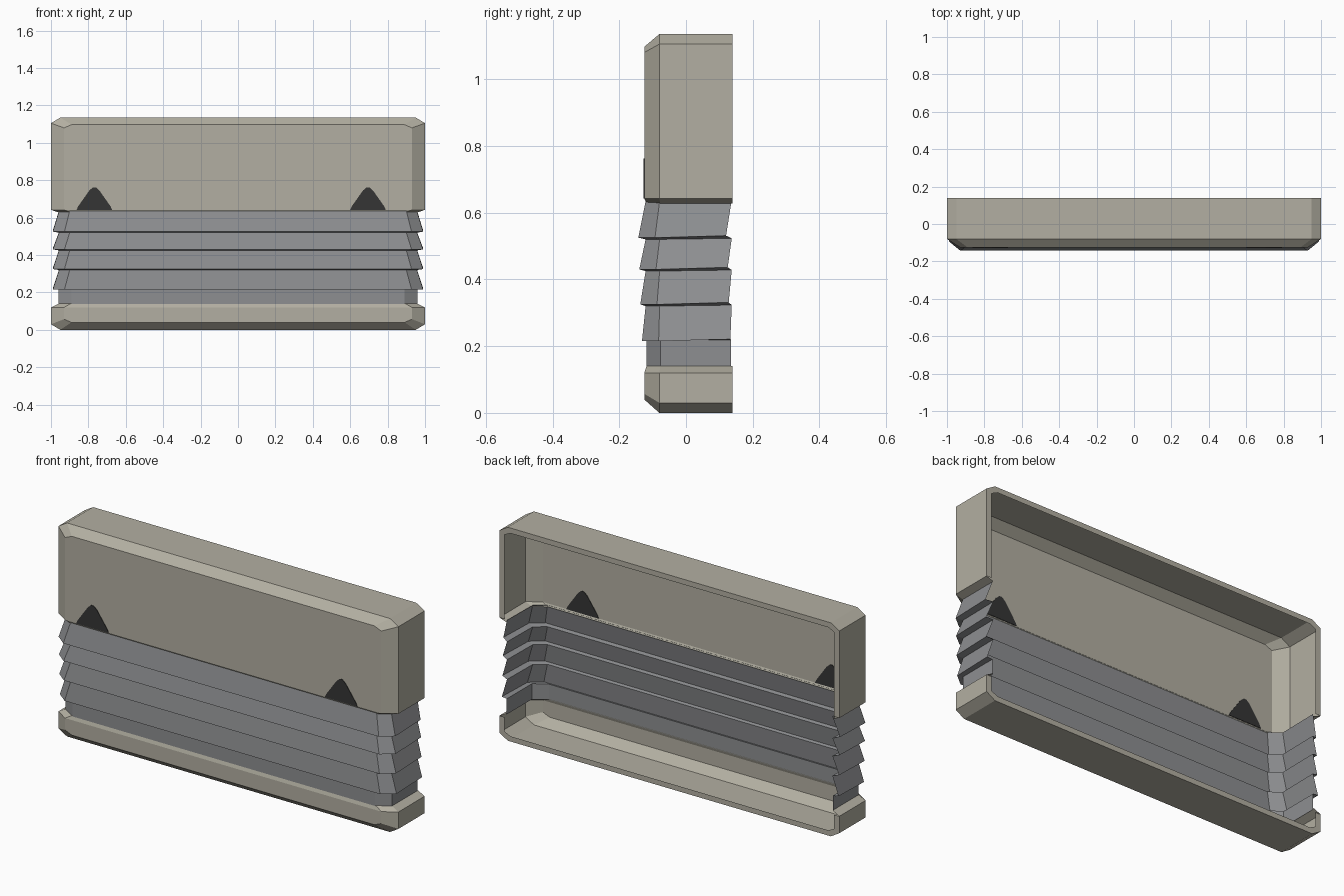
import bpy, bmesh

if "Cube" in bpy.data.objects:
    bpy.data.objects.remove(bpy.data.objects["Cube"])


def material(name, rgb):
    m = bpy.data.materials.new(name)
    m.diffuse_color = (*rgb, 1)
    m.use_nodes = True
    m.node_tree.nodes["Principled BSDF"].inputs["Base Color"].default_value = m.diffuse_color
    return m


BEIGE = material("warm beige", (0.45, 0.43, 0.36))
GREY = material("slat grey", (0.27, 0.275, 0.285))
DARK = material("dark mark", (0.035, 0.035, 0.035))


def loft(bm, rows):
    """Skin open rows of points with quads; returns the vertex rows."""
    vs = [[bm.verts.new(p) for p in r] for r in rows]
    for a, b in zip(vs, vs[1:]):
        for i in range(len(a) - 1):
            bm.faces.new((a[i], a[i + 1], b[i + 1], b[i]))
    return vs


def finish(bm, name, mat):
    bmesh.ops.remove_doubles(bm, verts=bm.verts, dist=0.0001)
    bmesh.ops.recalc_face_normals(bm, faces=bm.faces)
    me = bpy.data.meshes.new(name)
    bm.to_mesh(me)
    bm.free()
    me.materials.append(mat)
    ob = bpy.data.objects.new(name, me)
    bpy.context.collection.objects.link(ob)
    return ob


def outline(half, y):
    """Front-view outline, mirrored from its right half, at depth y."""
    return [(x, y, z) for x, z in half] + [(-x, y, z) for x, z in half[::-1]]


def plan(x, xk, yf, yk, yb, zf, zb):
    """U-shaped plan line: back edge, side, chamfered corner, front."""
    half = [(x, yb, zb), (x, yk, zf), (xk, yf, zf)]
    return half + [(-a, b, c) for a, b, c in half[::-1]]


def shell(name, z_open, z_lip, rim, outer, face):
    """Open-backed bevelled shell with a back rim and an inward lip."""
    bm = bmesh.new()
    rows = loft(bm, [outline(rim, 0.14), outline(outer, 0.14),
                     outline(outer, -0.08), outline(face, -0.125)])
    bm.faces.new(rows[-1])
    loft(bm, [plan(1, 0.93, -0.125, -0.08, 0.14, z_open, z_open),
              plan(0.96, 0.895, -0.118, -0.077, 0.14, z_lip, z_lip)])
    return finish(bm, name, BEIGE)


# Upper housing and lower trim
shell("upper_housing", 0.642, 0.628,
      [(0.97, 0.642), (0.97, 1.09), (0.935, 1.107)],
      [(1, 0.642), (1, 1.105), (0.95, 1.135)],
      [(0.93, 0.642), (0.93, 1.08), (0.89, 1.097)])
shell("lower_trim", 0.12, 0.14,
      [(0.97, 0.12), (0.97, 0.045), (0.935, 0.028)],
      [(1, 0.12), (1, 0.03), (0.95, 0)],
      [(0.93, 0.12), (0.93, 0.057), (0.89, 0.04)])

# Overlapping slats: (top z, bottom z, front y at bottom, back y at bottom)
slats = [(0.635, 0.525, -0.143, 0.120), (0.52, 0.43, -0.140, 0.125),
         (0.425, 0.325, -0.137, 0.128), (0.32, 0.215, -0.132, 0.133)]
rows = []
for zt, zb, yf, yb in slats:
    rows.append(plan(0.957, 0.90, -0.121, -0.079, 0.137, zt, zt + 0.003))
    rows.append(plan(0.99, 0.928, yf, yf + 0.05, yb, zb, zb + 0.006))
for z in (0.218, 0.135):
    rows.append(plan(0.96, 0.89, -0.119, -0.077, 0.135, z, z))
bm = bmesh.new()
loft(bm, rows)
finish(bm, "slat_wall", GREY)

# Dark peaked marks, showing on both sides of the housing front
peak = [(0.095, 0.642), (0.087, 0.66), (0.027, 0.745), (0.008, 0.762)]
for name, cx in (("left_mark", -0.768), ("right_mark", 0.695)):
    bm = bmesh.new()
    ends = [[bm.verts.new((cx + x, y, z)) for x, _, z in outline(peak, 0)]
            for y in (-0.1275, -0.1225)]
    for e in ends:
        bm.faces.new(e)
    n = len(ends[0])
    for i in range(n):
        j = (i + 1) % n
        bm.faces.new((ends[0][i], ends[0][j], ends[1][j], ends[1][i]))
    finish(bm, name, DARK)
